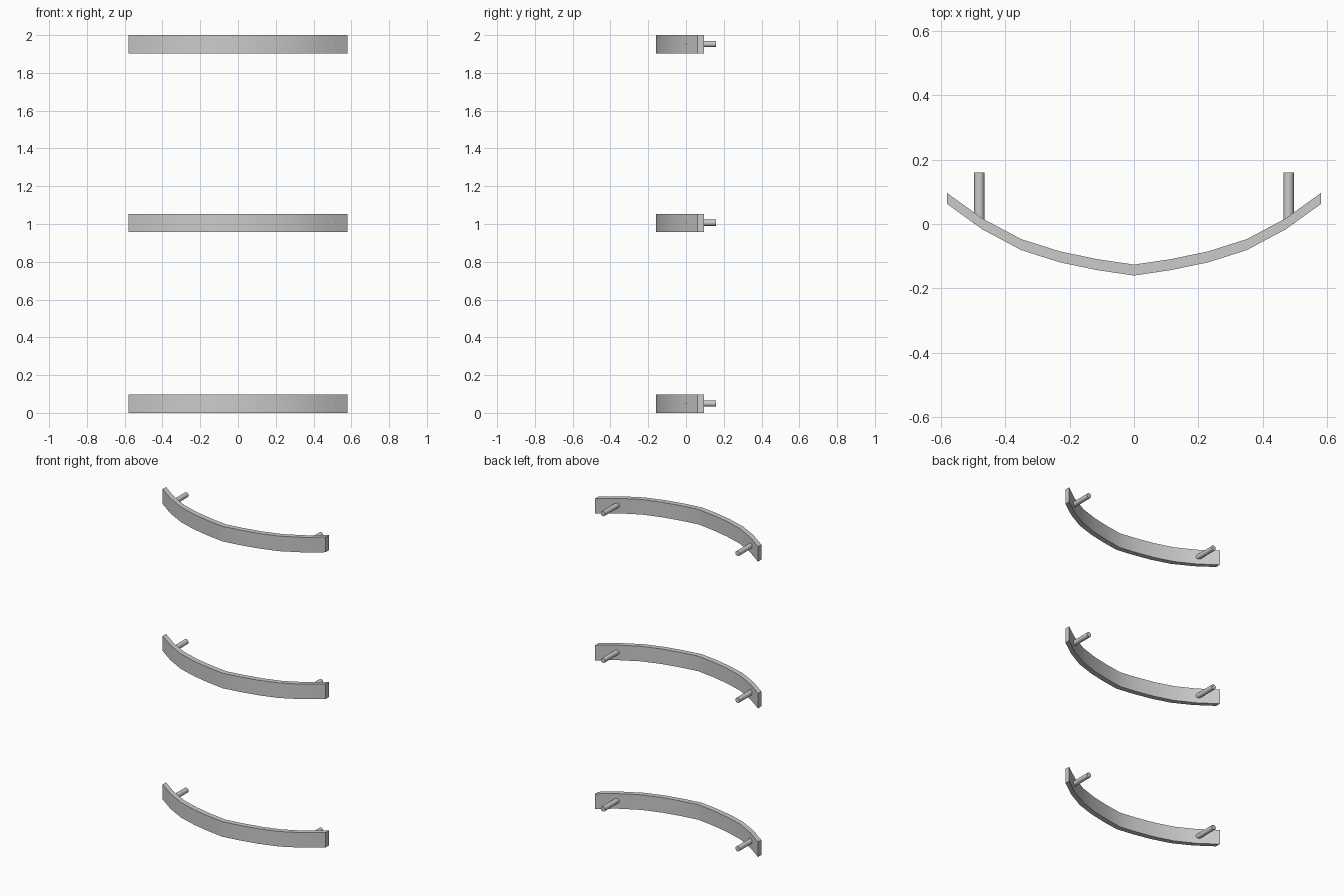
import bpy, bmesh
from mathutils import Matrix

if "Cube" in bpy.data.objects:
    bpy.data.objects.remove(bpy.data.objects["Cube"])

# Half of the front curve of a slat, from the centre outwards (x, y)
HALF = [(0, -0.16), (0.115, -0.143), (0.23, -0.119), (0.35, -0.081), (0.47, -0.017), (0.58, 0.062)]
CURVE = [(-x, y) for x, y in HALF[:0:-1]] + HALF
DEPTH, HEIGHT = 0.034, 0.097
PEG_X, PEG_R, PEG_BACK = 0.48, 0.016, 0.16


def finish(bm, name):
    bmesh.ops.recalc_face_normals(bm, faces=bm.faces)
    mesh = bpy.data.meshes.new(name)
    bm.to_mesh(mesh)
    bm.free()
    obj = bpy.data.objects.new(name, mesh)
    bpy.context.collection.objects.link(obj)
    bpy.ops.object.select_all(action='DESELECT')
    obj.select_set(True)
    bpy.context.view_layer.objects.active = obj
    bpy.ops.object.shade_smooth_by_angle(angle=0.6)
    return obj


def curved_slat(name, z):
    bm = bmesh.new()
    rings = [[bm.verts.new((x, y + dy, z + dz))
              for dy, dz in ((0, 0), (DEPTH, 0), (DEPTH, HEIGHT), (0, HEIGHT))]
             for x, y in CURVE]
    for a, b in zip(rings, rings[1:]):
        for i in range(4):
            j = (i + 1) % 4
            bm.faces.new((a[i], a[j], b[j], b[i]))
    bm.faces.new(rings[0])
    bm.faces.new(rings[-1])
    return finish(bm, name)


def peg(name, x, z, front=0.0):
    bm = bmesh.new()
    bmesh.ops.create_cone(bm, cap_ends=True, segments=16, radius1=PEG_R, radius2=PEG_R,
                          depth=PEG_BACK - front)
    bmesh.ops.rotate(bm, verts=bm.verts, matrix=Matrix.Rotation(1.5707963, 3, 'X'))
    bmesh.ops.translate(bm, verts=bm.verts, vec=(x, (PEG_BACK + front) / 2, z))
    return finish(bm, name)


# Three stacked slats, each with two mounting pegs at the back
for level, z in (("lower", 0.0), ("middle", 0.957), ("upper", 2 - HEIGHT)):
    curved_slat(level + "_slat", z)
    for side, sx in (("left", -1), ("right", 1)):
        peg(f"{level}_{side}_peg", sx * PEG_X, z + HEIGHT / 2 + 0.001)
